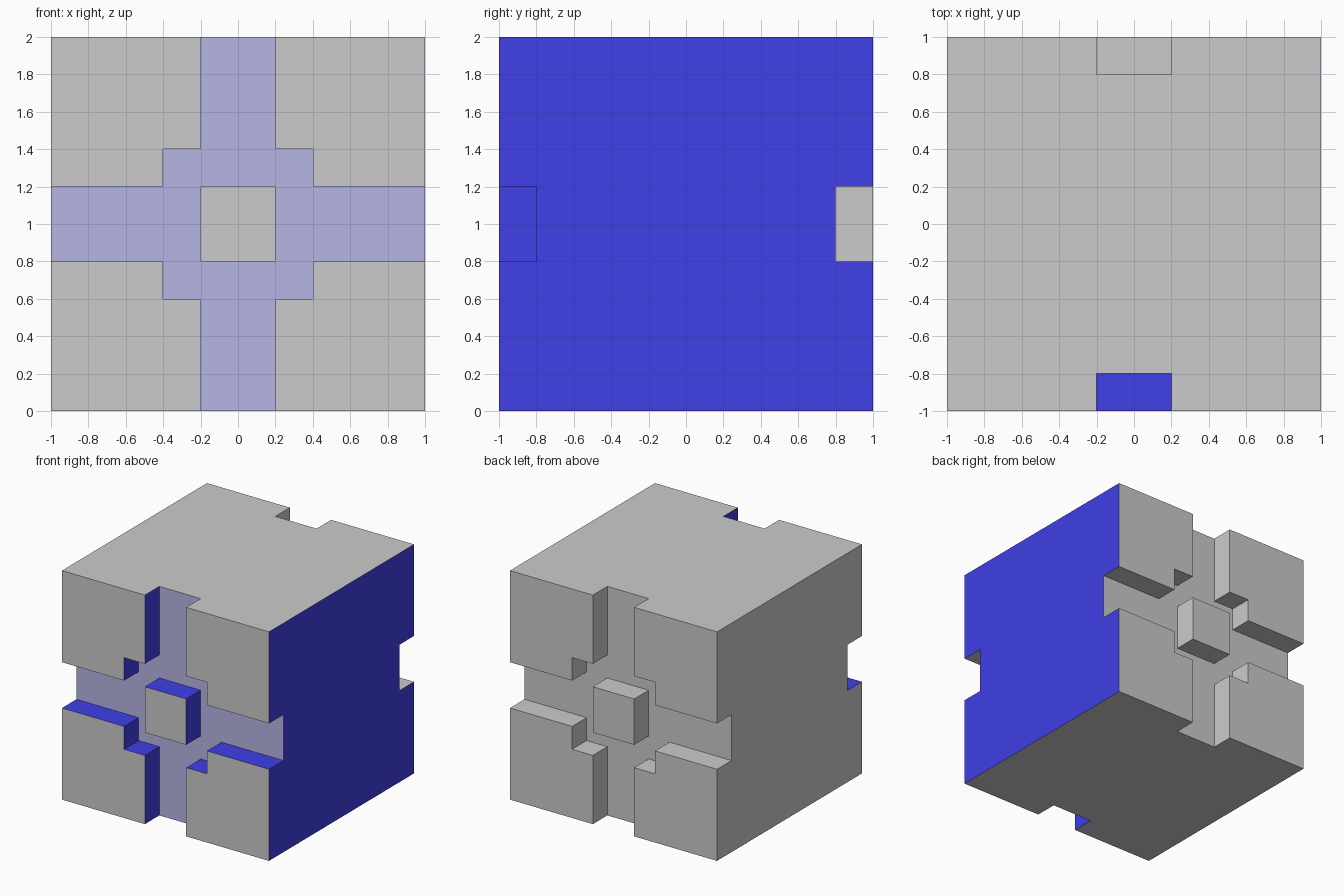
import bpy, bmesh

if "Cube" in bpy.data.objects:
    bpy.data.objects.remove(bpy.data.objects["Cube"])

def material(name, rgb):
    m = bpy.data.materials.new(name)
    m.diffuse_color = (*rgb, 1)
    m.use_nodes = True
    m.node_tree.nodes["Principled BSDF"].inputs["Base Color"].default_value = m.diffuse_color
    return m

MATS = [material("grey", (0.8, 0.8, 0.8)),
        material("blue", (0.05, 0.05, 0.8)),
        material("pale_blue", (0.47, 0.47, 0.79))]

def make_object(name, bm):
    bmesh.ops.recalc_face_normals(bm, faces=bm.faces)
    mesh = bpy.data.meshes.new(name)
    bm.to_mesh(mesh)
    bm.free()
    ob = bpy.data.objects.new(name, mesh)
    bpy.context.collection.objects.link(ob)
    return ob

def box(name, lo, hi):
    bm = bmesh.new()
    bmesh.ops.create_cube(bm, size=1)
    for v in bm.verts:
        v.co = [(a + b) / 2 + c * (b - a) for a, b, c in zip(lo, hi, v.co)]
    return make_object(name, bm)

def cross_cutter(name, y0, y1):
    # stepped cross outline: one quarter turned four times
    q = [(1.2, 0.2), (0.4, 0.2), (0.4, 0.4), (0.2, 0.4), (0.2, 1.2)]
    outline = []
    for _ in range(4):
        outline += q
        q = [(-z, x) for x, z in q]
    bm = bmesh.new()
    face = bm.faces.new([bm.verts.new((x, y0, z + 1)) for x, z in outline])
    ext = bmesh.ops.extrude_face_region(bm, geom=[face])["geom"]
    for v in ext:
        if isinstance(v, bmesh.types.BMVert):
            v.co.y = y1
    return make_object(name, bm)

def paint(ob):
    # blue right side and front channel walls, paler front channel floor
    for m in MATS:
        ob.data.materials.append(m)
    for p in ob.data.polygons:
        n, c = p.normal, p.center
        if n.x > 0.9 and c.x > 0.99:
            p.material_index = 1
        elif n.y < -0.9 and abs(c.y + 0.8) < 0.01:
            p.material_index = 2
        elif -0.99 < c.y < -0.75 and abs(n.y) < 0.1 and n.z > -0.5:
            p.material_index = 1

# cube body with crossed channels cut in front and back
body = box("cube_body", (-1, -1, 0), (1, 1, 2))
cutters = [cross_cutter("front_channel_cutter", -1.2, -0.8),
           cross_cutter("back_channel_cutter", 0.8, 1.2)]
bpy.context.view_layer.objects.active = body
for c in cutters:
    mod = body.modifiers.new("channel", "BOOLEAN")
    mod.operation = "DIFFERENCE"
    mod.solver = "EXACT"
    mod.object = c
    bpy.ops.object.modifier_apply(modifier=mod.name)
for c in cutters:
    bpy.data.objects.remove(c)
body.data.materials.clear()
paint(body)

# square bosses standing in the channel centres
for name, y0, y1 in (("front_boss", -1, -0.8), ("back_boss", 0.8, 1)):
    boss = box(name, (-0.2, y0, 0.8), (0.2, y1, 1.2))
    paint(boss)
    # drop the hidden base
    bm = bmesh.new()
    bm.from_mesh(boss.data)
    base = [f for f in bm.faces if abs(abs(f.calc_center_median().y) - 0.8) < 0.01]
    bmesh.ops.delete(bm, geom=base, context="FACES")
    bm.to_mesh(boss.data)
    bm.free()
